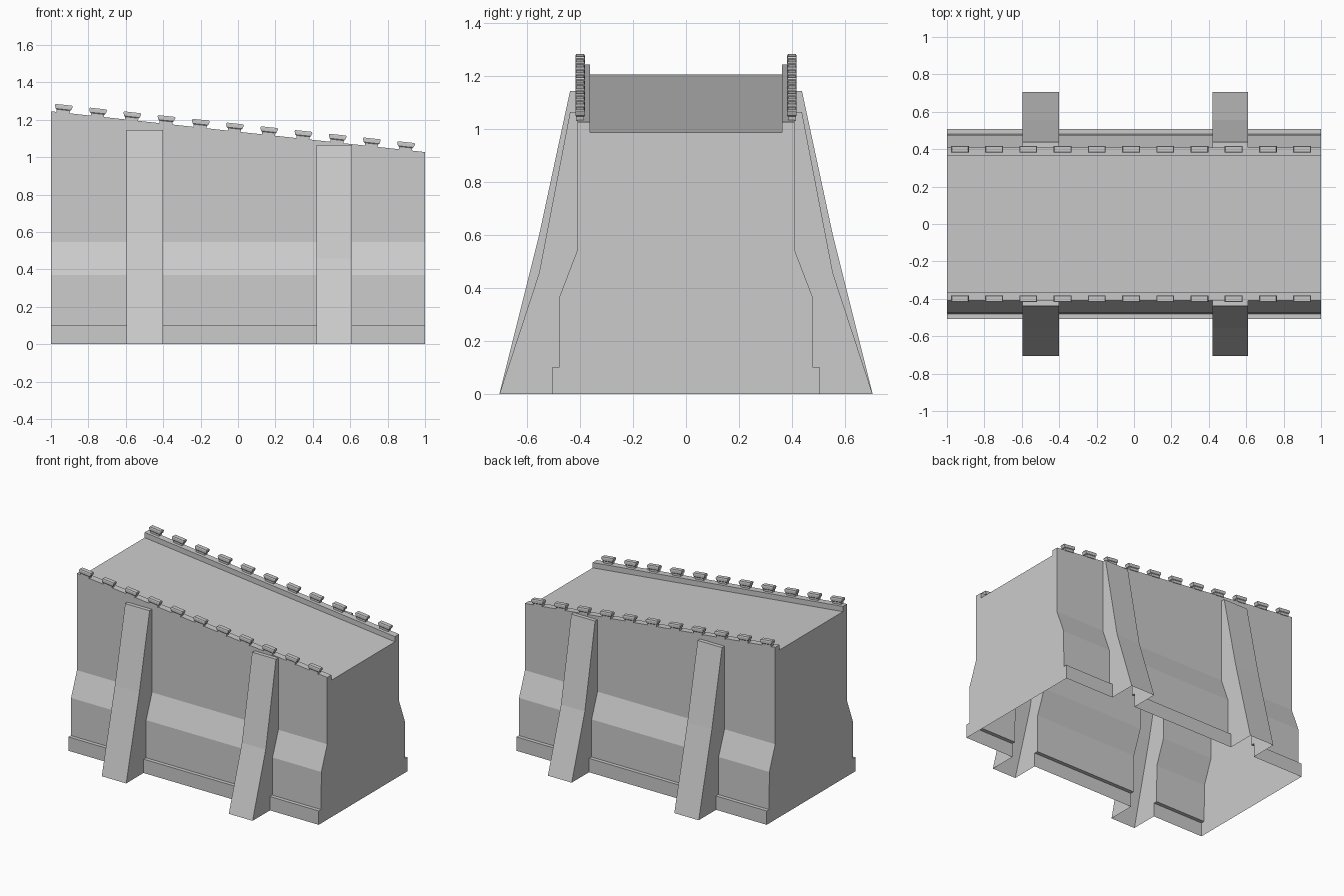
import bpy, bmesh, math

if "Cube" in bpy.data.objects:
    bpy.data.objects.remove(bpy.data.objects["Cube"])

Z_HIGH, Z_LOW = 1.245, 1.027          # parapet top at x=-1 and x=1
SLOPE = (Z_LOW - Z_HIGH) / 2
# x start, x end, top z, kink z
BUTTRESSES = [(-0.595, -0.40, 1.145, 0.60), (0.42, 0.61, 1.065, 0.457)]
FOOT = [(0.507, 0), (0.507, 0.10), (0.48, 0.10), (0.477, 0.37), (0.41, 0.545)]


def top(x):
    return Z_HIGH + SLOPE * (x + 1)


def finish(bm, name):
    bmesh.ops.recalc_face_normals(bm, faces=bm.faces)
    me = bpy.data.meshes.new(name)
    bm.to_mesh(me)
    bm.free()
    ob = bpy.data.objects.new(name, me)
    bpy.context.collection.objects.link(ob)
    return ob


# Rampart body: lofted cross-section, open underneath, open behind buttresses
bm = bmesh.new()
stations = [(-1, 1.145), (-0.595, 1.145), (-0.40, 1.145),
            (0.42, 1.065), (0.61, 1.065), (1, 1.0)]
rings = []
for x, zb in stations:
    t = top(x)
    half = FOOT + [(0.41, min(zb, t - 0.002)), (0.41, t), (0.363, t), (0.363, t - 0.038)]
    ring = [(y, z) for y, z in half] + [(-y, z) for y, z in reversed(half)]
    rings.append([bm.verts.new((x, y, z)) for y, z in ring])
n = len(rings[0])
k = len(FOOT)
for i in range(len(rings) - 1):
    a, b = rings[i], rings[i + 1]
    for j in range(n - 1):
        if i in (1, 3) and (j < k or j >= n - 1 - k):
            continue
        bm.faces.new((a[j], a[j + 1], b[j + 1], b[j]))
bm.faces.new(rings[0])
bm.faces.new(rings[-1])
finish(bm, "rampart_body")

# Buttresses: sloped supports on both sides, fitted to the wall profile
for i, (x0, x1, zt, zk) in enumerate(BUTTRESSES):
    for s in (-1, 1):
        bm = bmesh.new()
        prof = FOOT + [(0.41, zt), (0.438, zt), (0.555, zk), (0.705, 0)]
        a, b = [[bm.verts.new((x, s * y, z)) for y, z in prof] for x in (x0, x1)]
        bm.faces.new(a)
        bm.faces.new(b)
        for j in range(k, len(prof) - 1):
            bm.faces.new((a[j], a[j + 1], b[j + 1], b[j]))
        finish(bm, f"buttress_{i}_{'front' if s < 0 else 'back'}")

# Merlons: small flared caps tilted along the parapet
CAP = [(0.034, -0.004, 0.015), (0.036, 0.014, 0.015), (0.042, 0.018, 0.018),
       (0.048, 0.036, 0.018), (0.044, 0.042, 0.015)]   # half x, height, half y
angle = math.atan(SLOPE)
ca, sa = math.cos(angle), math.sin(angle)
for s in (-1, 1):
    bm = bmesh.new()
    for m in range(11):
        cx = -0.935 + 0.183 * m
        cz = top(cx)
        loops = []
        for hx, h, hy in CAP:
            loops.append([bm.verts.new((cx + u * hx * ca - h * sa, s * 0.4 + v * hy,
                                        cz + u * hx * sa + h * ca))
                          for u, v in ((-1, -1), (1, -1), (1, 1), (-1, 1))])
        for a, b in zip(loops, loops[1:]):
            for j in range(4):
                q = (j + 1) % 4
                bm.faces.new((a[j], a[q], b[q], b[j]))
        bm.faces.new(loops[0])
        bm.faces.new(loops[-1])
    finish(bm, "merlons_front" if s < 0 else "merlons_back")
